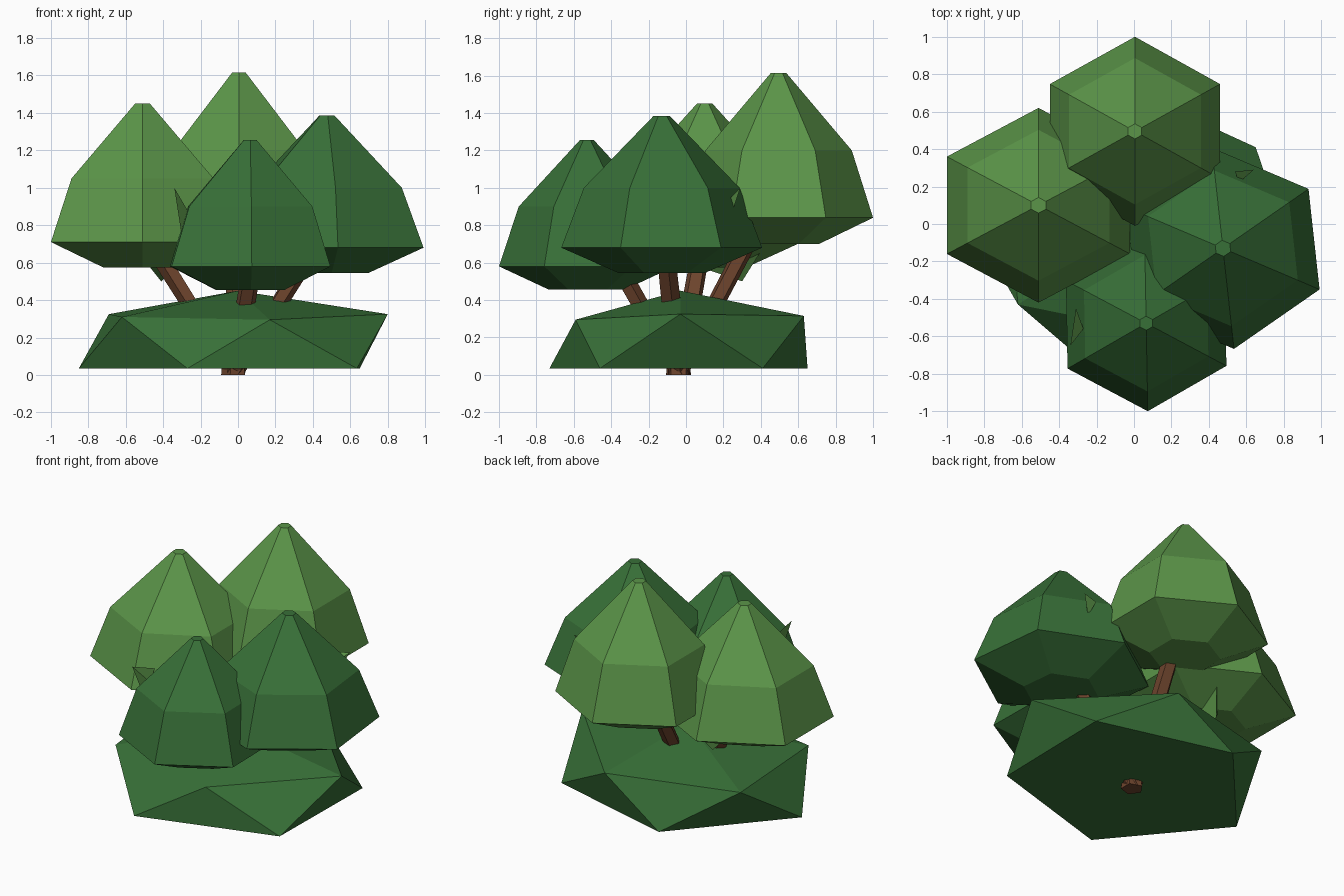
import bpy, bmesh, math
from mathutils import Vector

cube = bpy.data.objects.get("Cube")
if cube:
    bpy.data.objects.remove(cube, do_unlink=True)


def material(name, rgb):
    m = bpy.data.materials.new(name)
    m.use_nodes = True
    m.diffuse_color = (*rgb, 1)
    bsdf = next(n for n in m.node_tree.nodes if n.type == 'BSDF_PRINCIPLED')
    bsdf.inputs["Base Color"].default_value = (*rgb, 1)
    bsdf.inputs["Roughness"].default_value = 0.9
    return m


light_green = material("light green", (0.105, 0.30, 0.066))
dark_green = material("dark green", (0.039, 0.162, 0.039))
brown = material("bark brown", (0.155, 0.058, 0.026))


def finish(name, bm, mat):
    bmesh.ops.recalc_face_normals(bm, faces=bm.faces)
    mesh = bpy.data.meshes.new(name)
    bm.to_mesh(mesh)
    bm.free()
    mesh.materials.append(mat)
    obj = bpy.data.objects.new(name, mesh)
    bpy.context.collection.objects.link(obj)
    return obj


def skin(bm, rings):
    """Join equal rings of points with quads and cap both ends."""
    loops = [[bm.verts.new(p) for p in ring] for ring in rings]
    n = len(loops[0])
    for a, b in zip(loops, loops[1:]):
        for i in range(n):
            j = (i + 1) % n
            bm.faces.new((a[i], a[j], b[j], b[i]))
    bm.faces.new(loops[0][::-1])
    bm.faces.new(loops[-1])


def hull(name, points, mat):
    bm = bmesh.new()
    verts = [bm.verts.new(p) for p in points]
    bmesh.ops.convex_hull(bm, input=verts)
    finish(name, bm, mat)


def canopy(name, x, y, rx, ry, heights, turn, mat):
    """Six-sided crown: base, widest ring, shoulder, tip."""
    rings = []
    for z, s in zip(heights, (0.43, 1.0, 0.775, 0.08)):
        ring = []
        for i in range(6):
            a = math.radians(30 + 60 * i + turn)
            ring.append((x + rx * s * math.cos(a), y + ry * s * math.sin(a), z))
        rings.append(ring)
    bm = bmesh.new()
    skin(bm, rings)
    finish(name, bm, mat)


def branch(name, start, end, r0, r1):
    start, end = Vector(start), Vector(end)
    rot = (end - start).to_track_quat('Z', 'Y')
    rings = []
    for c, r in ((start, r0), (end, r1)):
        rings.append([c + rot @ Vector((r * math.cos(i * math.tau / 5),
                                        r * math.sin(i * math.tau / 5), 0))
                      for i in range(5)])
    # keep the foot flat on the ground
    rings[0] = [Vector((p.x, p.y, start.z)) for p in rings[0]]
    bm = bmesh.new()
    skin(bm, rings)
    finish(name, bm, brown)


# Tree crowns
canopy("back_canopy", 0.005, 0.495, 0.525, 0.505, (0.70, 0.84, 1.20, 1.615), 0, light_green)
canopy("right_canopy", -0.51, 0.10, 0.565, 0.52, (0.575, 0.71, 1.05, 1.45), 0, light_green)
canopy("left_canopy", 0.475, -0.13, 0.565, 0.54, (0.545, 0.68, 1.00, 1.385), 6, dark_green)
canopy("front_canopy", 0.065, -0.53, 0.49, 0.47, (0.455, 0.58, 0.90, 1.255), 1, dark_green)

# Stems fanning out of one foot
foot = (-0.02, -0.04, 0.005)
branch("back_stem", foot, (0.0, 0.42, 0.88), 0.06, 0.05)
branch("right_stem", foot, (-0.47, 0.09, 0.72), 0.06, 0.05)
branch("left_stem", foot, (0.44, -0.12, 0.74), 0.06, 0.05)
branch("front_stem", foot, (0.09, -0.42, 0.68), 0.06, 0.05)
branch("stem_foot", (-0.02, -0.04, 0), (-0.02, -0.04, 0.1), 0.07, 0.06)

# Faceted bush around the foot
hull("bush", [(-0.85, -0.03, 0.035), (-0.27, -0.73, 0.035), (0.635, -0.46, 0.035),
              (0.65, 0.41, 0.035), (-0.25, 0.65, 0.035),
              (-0.62, -0.43, 0.31), (0.17, -0.59, 0.295), (0.80, -0.03, 0.325),
              (0.17, 0.63, 0.315), (-0.69, 0.40, 0.325), (0.0, -0.03, 0.45)], dark_green)

# Loose leaf shards poking out of the crowns
hull("front_leaf", [(-0.31, -0.45, 0.92), (-0.27, -0.56, 0.88),
                    (-0.34, -0.65, 1.0), (-0.30, -0.56, 0.74)], light_green)
hull("left_leaf", [(0.54, 0.28, 0.98), (0.64, 0.29, 1.0),
                   (0.58, 0.25, 0.88), (0.56, 0.22, 0.93)], light_green)
hull("low_leaf", [(-0.41, 0.30, 0.50), (-0.49, 0.22, 0.60),
                  (-0.33, 0.40, 0.66), (-0.34, 0.12, 0.56)], light_green)
